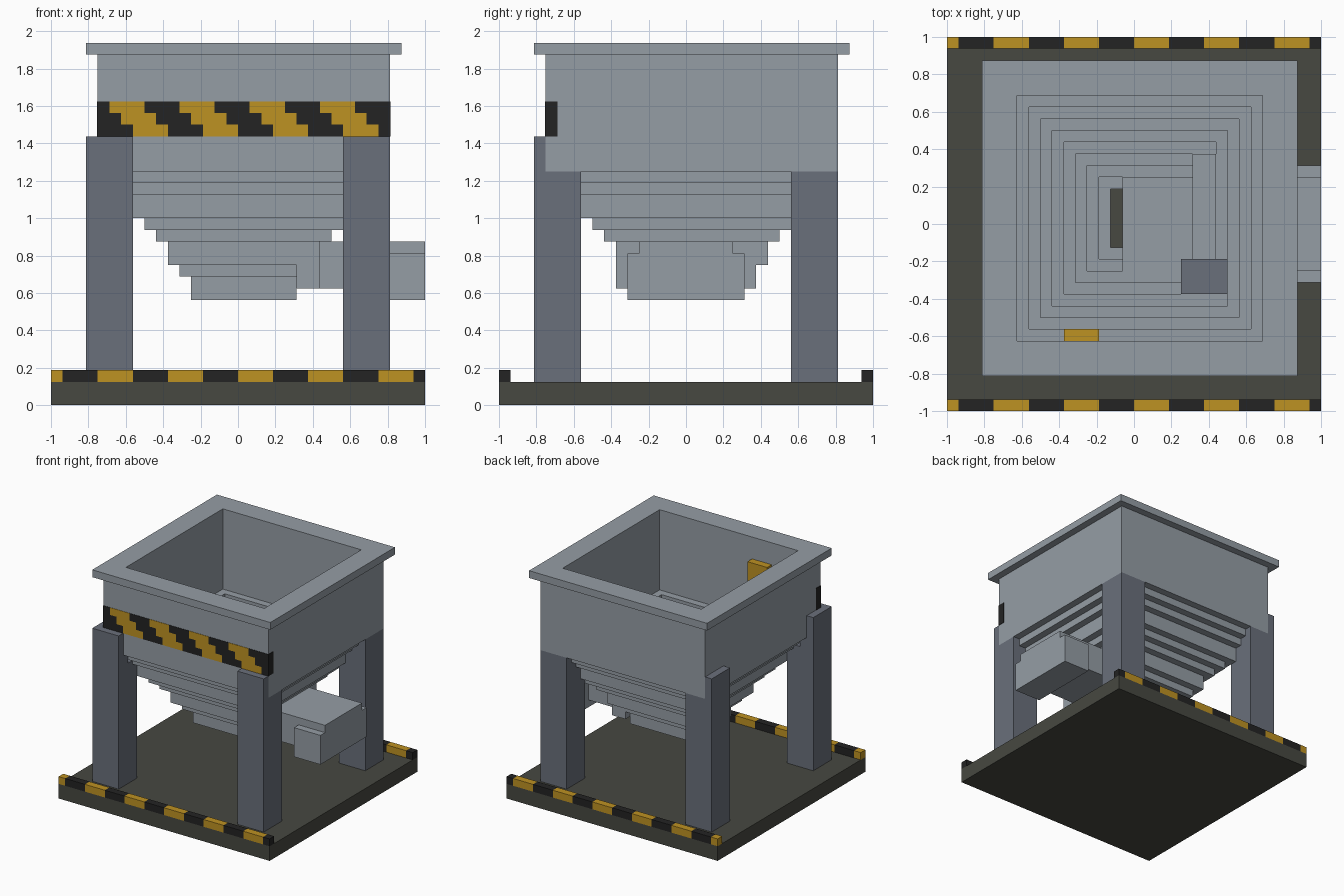
import bpy, bmesh

U = 1 / 16  # one block of the grid; all sizes below are in blocks

cube = bpy.data.objects.get("Cube")
if cube:
    bpy.data.objects.remove(cube, do_unlink=True)


def material(name, rgb):
    lin = [(c / 255 / 12.92) if c < 11 else ((c / 255 + 0.055) / 1.055) ** 2.4 for c in rgb]
    m = bpy.data.materials.new(name)
    m.use_nodes = True
    m.diffuse_color = (*lin, 1)
    m.node_tree.nodes["Principled BSDF"].inputs["Base Color"].default_value = (*lin, 1)
    return m


STEEL = material("light steel", (149, 157, 165))
LEG = material("dark steel", (106, 112, 123))
BASE = material("dark olive", (71, 72, 65))
GOLD = material("warning yellow", (190, 146, 34))
BLACK = material("warning black", (35, 35, 35))


def finish(bm, name, mats):
    bmesh.ops.scale(bm, vec=(U, U, U), verts=bm.verts)
    bmesh.ops.recalc_face_normals(bm, faces=bm.faces)
    me = bpy.data.meshes.new(name)
    bm.to_mesh(me)
    bm.free()
    for m in mats:
        me.materials.append(m)
    ob = bpy.data.objects.new(name, me)
    bpy.context.collection.objects.link(ob)
    return ob


def add_box(bm, x, y, z, mat=0):
    """Box from (low, high) pairs."""
    verts = bmesh.ops.create_cube(bm, size=1)["verts"]
    for v in verts:
        v.co = [a + (b - a) * (c + 0.5) for (a, b), c in zip((x, y, z), v.co)]
    for f in {f for v in verts for f in v.link_faces}:
        f.material_index = mat


def boxes(name, mat, *parts):
    bm = bmesh.new()
    for p in parts:
        add_box(bm, *p)
    return finish(bm, name, [mat])


def stripe_runs(bm, first, lo, hi, y, z, clip=0.0):
    """Alternating three-block runs; yellow starts at 'first'."""
    start, gold = first - 6, True
    while start < hi:
        a, b = max(start, lo), min(start + 3, hi)
        if b > a:
            a2 = a - clip if a == lo else a
            b2 = b + clip if b == hi else b
            add_box(bm, (a2, b2), y, z, 0 if gold else 1)
        start, gold = start + 3, not gold


# Base slab
boxes("base", BASE, ((-16, 16), (-16, 16), (0, 2)))

# Striped kerbs along the front and back of the base
for name, y in (("front_kerb", (-16, -15)), ("back_kerb", (15, 16))):
    bm = bmesh.new()
    stripe_runs(bm, -18, -16, 16, y, (2, 3))
    finish(bm, name, [GOLD, BLACK])

# Legs: post, a collar under the bin, and plates up the front and right walls
for fb, y in (("front", (-13, -9)), ("back", (9, 13))):
    for side, x in (("right", (-13, -9)), ("left", (9, 13))):
        cx = (-13, -11) if x[0] < 0 else (11, 13)
        cy = (-13, -11) if y[0] < 0 else (11, 13)
        parts = [(x, y, (2, 18.5)), (cx, y, (18.5, 20)), (x, cy, (18.5, 20))]
        if fb == "front":
            parts.append((x, (-13, -12), (20, 23)))
        if side == "right":
            parts.append(((-13, -12), y, (20, 23)))
        boxes(f"{fb}_{side}_leg", LEG, *parts)

# Hopper: closed square profile of (half width, height), stepped funnel, bin and rim
layers = [(4.5, 9, 11), (5.5, 11, 12), (6.5, 12, 14), (7.5, 14, 15), (8.5, 15, 16),
          (9.5, 16, 18), (10.5, 18, 19), (11.5, 19, 20), (12.5, 20, 30)]
outer = [(h, z) for h, a, b in layers for z in (a, b)] + [(13.5, 30), (13.5, 31)]
inner = [(h - 2, z) for h, a, b in layers for z in (a, b)]
inner[-1] = (10.5, 31)
profile = outer + inner[::-1]
bm = bmesh.new()
rings = [[bm.verts.new((0.5 + sx * h, 0.5 + sy * h, z))
          for sx, sy in ((-1, -1), (1, -1), (1, 1), (-1, 1))] for h, z in profile]
for i, ring in enumerate(rings):
    nxt = rings[(i + 1) % len(rings)]
    for k in range(4):
        j = (k + 1) % 4
        bm.faces.new((ring[k], ring[j], nxt[j], nxt[k]))
finish(bm, "hopper", [STEEL])

# Slanted warning band on the bin front, one row per block of height
bm = bmesh.new()
for row in range(3):
    stripe_runs(bm, -9 - row, -12, 13, (-12.05, -11), (23 + row, 24 + row), 0.05)
finish(bm, "warning_band", [GOLD, BLACK])

# Discharge chute with its flange and outlet
boxes("discharge_chute", STEEL, ((-1, 16), (-4, 4), (10, 14)))
boxes("chute_flange", STEEL, ((5, 7), (-6, 6), (10, 17)))
boxes("chute_outlet", STEEL, ((12, 16), (-5, 5), (9, 13)))

# Drive housing inside the funnel and level marker on the inner front wall
boxes("drive_housing", LEG, ((4, 8), (-6, -3), (14, 20)))
boxes("level_marker", GOLD, ((-6, -3), (-10, -9), (23, 28)))
